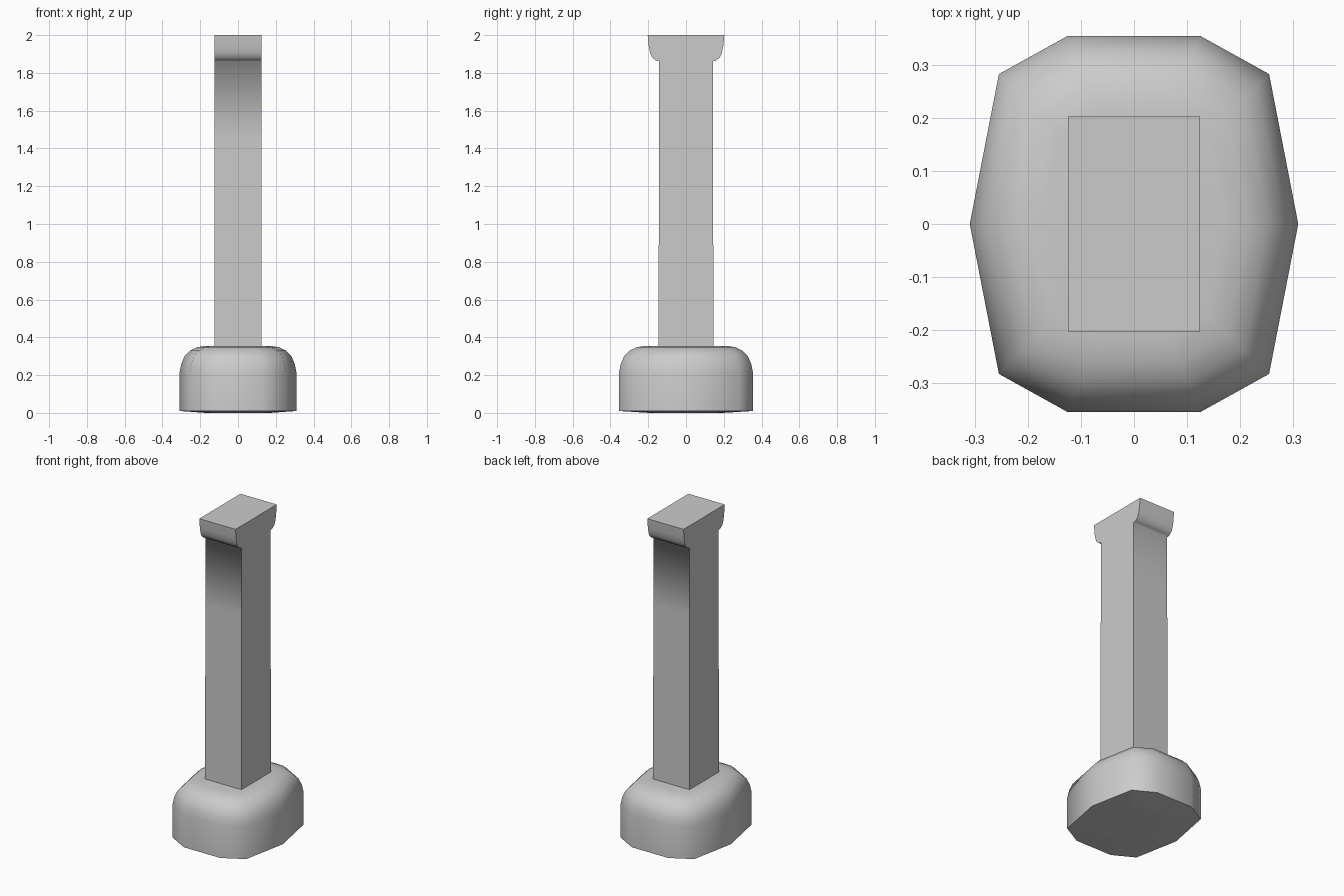
import bpy, bmesh

if "Cube" in bpy.data.objects:
    bpy.data.objects.remove(bpy.data.objects["Cube"], do_unlink=True)

grey = bpy.data.materials.new("plain grey")
grey.use_nodes = True
colour = (0.6, 0.6, 0.6, 1)
grey.diffuse_color = colour
grey.node_tree.nodes["Principled BSDF"].inputs["Base Color"].default_value = colour


def finish(name, bm):
    bmesh.ops.recalc_face_normals(bm, faces=bm.faces)
    mesh = bpy.data.meshes.new(name)
    bm.to_mesh(mesh)
    bm.free()
    mesh.materials.append(grey)
    obj = bpy.data.objects.new(name, mesh)
    bpy.context.collection.objects.link(obj)
    return obj


def mirror_outline(quarter):
    """Complete a closed outline from its right half, listed bottom to top."""
    return quarter + [(-x, y) for x, y in reversed(quarter) if x > 0]


# Rounded ten-sided foot, built as stacked shrinking rings
half = [(0.125, -0.355), (0.255, -0.283), (0.31, 0), (0.255, 0.283), (0.125, 0.355)]
outline = mirror_outline(half)
levels = [(0.01, 0), (0.21, 0), (0.26, 0.01), (0.30, 0.027), (0.33, 0.057),
          (0.348, 0.095), (0.355, 0.14)]
bm = bmesh.new()
rings = []
for z, inset in levels:
    sx, sy = 1 - inset / 0.31, 1 - inset / 0.355
    rings.append([bm.verts.new((x * sx, y * sy, z)) for x, y in outline])
for low, high in zip(rings, rings[1:]):
    for i in range(len(low)):
        j = (i + 1) % len(low)
        bm.faces.new((low[i], low[j], high[j], high[i])).smooth = True
bm.faces.new(rings[-1]).smooth = True
# Slightly crowned underside
sole = [bm.verts.new((x * 0.55, y * 0.55, 0)) for x, y in outline]
for i in range(len(sole)):
    j = (i + 1) % len(sole)
    bm.faces.new((rings[0][i], rings[0][j], sole[j], sole[i]))
bm.faces.new(sole)
finish("foot", bm)

# Post with flared head: a side profile swept across the width
side = [(0.145, 0.3), (0.145, 0.57), (0.143, 1.44), (0.143, 1.862), (0.16, 1.866),
        (0.178, 1.88), (0.19, 1.905), (0.197, 1.94), (0.203, 2.0)]
profile = mirror_outline(side)
bm = bmesh.new()
left = [bm.verts.new((0.125, y, z)) for y, z in profile]
right = [bm.verts.new((-0.125, y, z)) for y, z in profile]
bm.faces.new(left)
bm.faces.new(right)
count = len(profile)
for i in range(count):
    j = (i + 1) % count
    face = bm.faces.new((left[i], left[j], right[j], right[i]))
    # Top and bottom stay flat, the swept flanks are smooth
    face.smooth = i not in (len(side) - 1, count - 1)
finish("post", bm)
